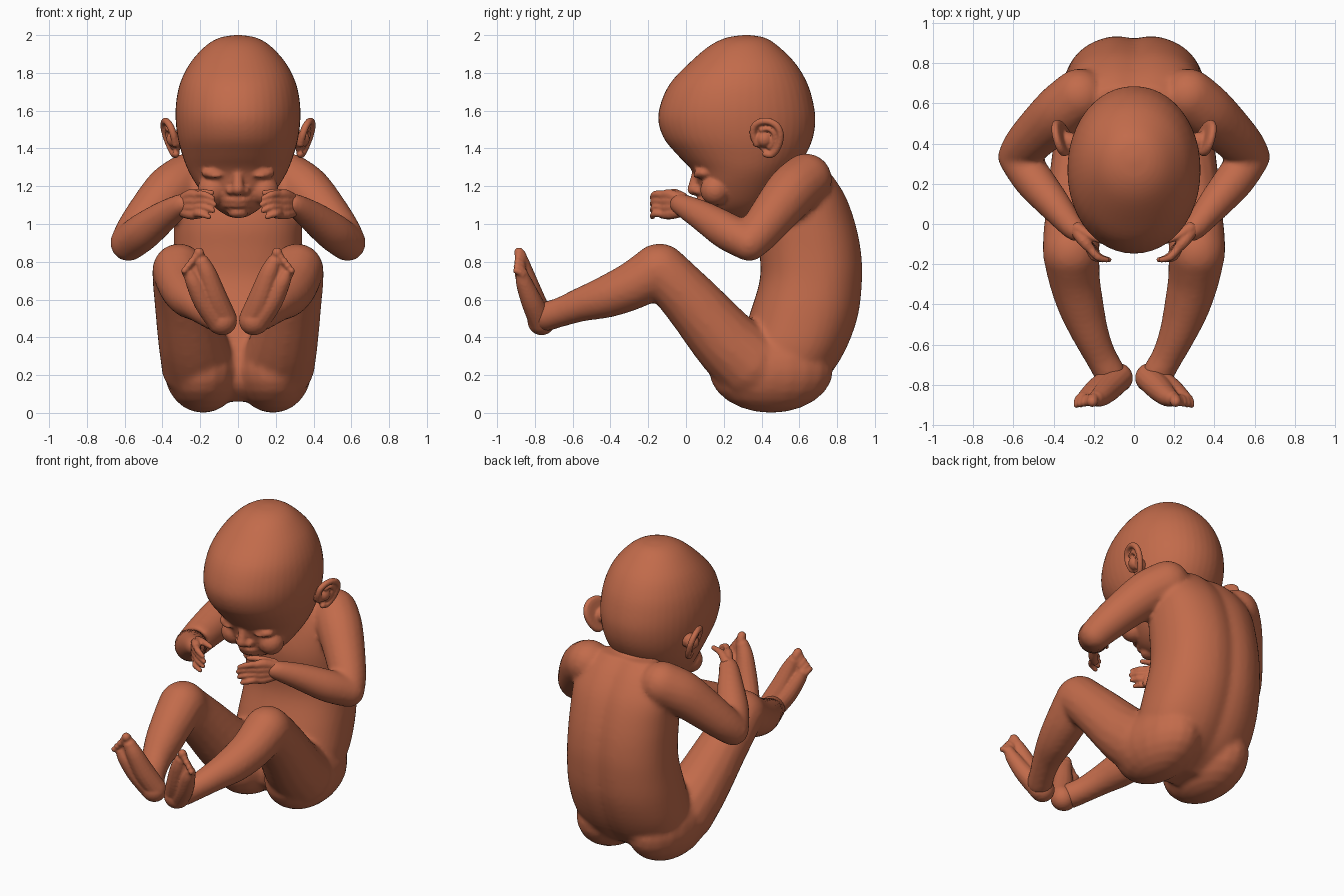
import bpy, bmesh, math
from mathutils import Vector, Matrix

skin = bpy.data.materials.new("warm terracotta")
skin.diffuse_color = (0.54, 0.147, 0.07, 1)


def spline(rows, steps):
    """Catmull-Rom resampling of rows of numbers."""
    out = []
    for i in range(len(rows) - 1):
        p0, p1 = rows[max(i - 1, 0)], rows[i]
        p2, p3 = rows[i + 1], rows[min(i + 2, len(rows) - 1)]
        for k in range(steps):
            t = k / steps
            out.append([0.5 * (2 * b + (c - a) * t + (2 * a - 5 * b + 4 * c - d) * t * t
                        + (3 * b - a - 3 * c + d) * t ** 3) for a, b, c, d in zip(p0, p1, p2, p3)])
    return out + [list(rows[-1])]


def skin_rings(bm, rings):
    """Closed loft through rings of points."""
    loops = [[bm.verts.new(p) for p in r] for r in rings]
    n = len(loops[0])
    for a, b in zip(loops, loops[1:]):
        for i in range(n):
            bm.faces.new((a[i], a[(i + 1) % n], b[(i + 1) % n], b[i]))
    bm.faces.new(loops[0][::-1])
    bm.faces.new(loops[-1])


def ball(bm, c, r, rot=None):
    r = r if isinstance(r, tuple) else (r, r, r)
    m = Matrix.Translation(c) @ (rot or Matrix()) @ Matrix.Diagonal((*r, 1))
    bmesh.ops.create_uvsphere(bm, u_segments=20, v_segments=12, radius=1, matrix=m)


def limb(bm, pts, steps=4, n=16):
    """Round tube through (x, y, z, radius) points with rounded ends."""
    rows = spline(pts, steps)
    rings = []
    for i, r in enumerate(rows):
        d = Vector(rows[min(i + 1, len(rows) - 1)][:3]) - Vector(rows[max(i - 1, 0)][:3])
        u = d.cross(Vector((0.9, 0.1, 0.3))).normalized()
        v = d.cross(u).normalized()
        c = Vector(r[:3])
        rings.append([c + r[3] * (u * math.cos(a) + v * math.sin(a))
                      for a in (2 * math.pi * k / n for k in range(n))])
    skin_rings(bm, rings)
    for r in (rows[0], rows[-1]):
        ball(bm, r[:3], r[3] * 0.99)


def slices(bm, rows, steps=4, n=48, power=2.0, furrow=0.0):
    """Horizontal loft through (z, front y, back y, half width) slices."""
    rings = []
    for z, yf, yb, w in spline(rows, steps):
        ring = []
        for k in range(n):
            a = 2 * math.pi * k / n
            ca, sa = math.cos(a), math.sin(a)
            x = w * math.copysign(abs(ca) ** (2 / power), ca)
            y = (yf + yb) / 2 + (yb - yf) / 2 * math.copysign(abs(sa) ** (2 / power), sa)
            if sa > 0:
                y -= furrow * math.exp(-(x / 0.06) ** 2)
            ring.append((x, y, z))
        rings.append(ring)
    skin_rings(bm, rings)


def finish(name, bm, voxel=None, smooth=4):
    bmesh.ops.recalc_face_normals(bm, faces=bm.faces)
    for f in bm.faces:
        f.smooth = True
    me = bpy.data.meshes.new(name)
    bm.to_mesh(me)
    bm.free()
    me.materials.append(skin)
    ob = bpy.data.objects.new(name, me)
    bpy.context.collection.objects.link(ob)
    if voxel:
        r = ob.modifiers.new("blend", 'REMESH')
        r.mode, r.voxel_size, r.use_smooth_shade = 'VOXEL', voxel, True
        s = ob.modifiers.new("soften", 'SMOOTH')
        s.factor, s.iterations = 0.5, smooth
    return ob


def side(s, pts):
    return [(s * p[0], *p[1:]) for p in pts]


# Torso, arms and legs blended into one skin
bm = bmesh.new()
slices(bm, [(0.06, 0.36, 0.56, 0.2), (0.15, 0.27, 0.72, 0.31), (0.3, 0.27, 0.835, 0.36),
            (0.5, 0.33, 0.915, 0.36), (0.7, 0.39, 0.94, 0.345), (0.85, 0.39, 0.935, 0.34),
            (1.0, 0.38, 0.905, 0.34), (1.15, 0.41, 0.85, 0.335), (1.27, 0.46, 0.77, 0.29),
            (1.35, 0.52, 0.69, 0.18)], power=2.35, furrow=0.02)
limb(bm, [(0, 0.58, 1.18, 0.17), (0, 0.42, 1.32, 0.17)])
for s in (-1, 1):
    ball(bm, (s * 0.185, 0.45, 0.225), (0.205, 0.33, 0.225))
    limb(bm, side(s, [(0.21, 0.34, 0.26, 0.20), (0.245, 0.21, 0.38, 0.18),
                      (0.285, 0.05, 0.565, 0.157), (0.31, -0.07, 0.695, 0.143),
                      (0.312, -0.135, 0.755, 0.143)]))
    limb(bm, side(s, [(0.312, -0.145, 0.755, 0.143), (0.295, -0.28, 0.675, 0.128),
                      (0.26, -0.42, 0.615, 0.113), (0.215, -0.55, 0.575, 0.092),
                      (0.165, -0.66, 0.535, 0.079), (0.12, -0.74, 0.51, 0.079)]))
    limb(bm, side(s, [(0.27, 0.635, 1.235, 0.14), (0.36, 0.56, 1.17, 0.14),
                      (0.46, 0.47, 1.06, 0.125), (0.54, 0.39, 0.96, 0.11),
                      (0.58, 0.335, 0.90, 0.098)]))
    limb(bm, side(s, [(0.58, 0.335, 0.90, 0.098), (0.5, 0.22, 0.96, 0.1),
                      (0.4, 0.10, 1.035, 0.084), (0.32, 0.0, 1.09, 0.065),
                      (0.29, -0.03, 1.105, 0.058)]))
finish("body", bm, 0.016, 6)

# Head with brow, cheeks, nose, closed eyes and lips
bm = bmesh.new()
slices(bm, [(2.0, 0.30, 0.34, 0.02), (1.985, 0.21, 0.42, 0.10), (1.94, 0.12, 0.49, 0.175),
            (1.85, 0.015, 0.58, 0.255), (1.75, -0.08, 0.64, 0.305), (1.65, -0.13, 0.672, 0.327),
            (1.55, -0.147, 0.685, 0.33), (1.45, -0.115, 0.67, 0.318), (1.36, -0.04, 0.63, 0.293),
            (1.28, 0.035, 0.57, 0.262), (1.2, 0.065, 0.51, 0.215), (1.12, 0.09, 0.45, 0.155),
            (1.07, 0.125, 0.40, 0.10), (1.035, 0.2, 0.33, 0.04)], power=2.05)
limb(bm, [(0, 0.055, 1.29, 0.02), (0, 0.045, 1.22, 0.028), (0, 0.04, 1.185, 0.034)], 3, 12)
for s in (-1, 1):
    ball(bm, (s * 0.036, 0.065, 1.175), (0.027, 0.03, 0.022))
    ball(bm, (s * 0.125, 0.098, 1.27), (0.07, 0.055, 0.033))
    ball(bm, (s * 0.135, 0.155, 1.18), (0.08, 0.08, 0.08))
    # Eyelid crease
    limb(bm, side(s, [(0.07, 0.065, 1.262, 0.006), (0.125, 0.043, 1.25, 0.009),
                      (0.19, 0.095, 1.265, 0.006)]), 4, 8)
for z, r, y in ((1.128, 0.014, 0.075), (1.1, 0.015, 0.09)):
    limb(bm, [(-0.075, y + 0.04, z - 0.005, 0.007), (-0.03, y, z, r),
              (0.03, y, z, r), (0.075, y + 0.04, z - 0.005, 0.007)], 4, 10)
ball(bm, (0, 0.145, 1.06), (0.055, 0.05, 0.03))
finish("head", bm, 0.011, 3)

for s, label in ((-1, "right"), (1, "left")):
    # Ear: rolled rim, inner fold and shallow bowl
    bm = bmesh.new()

    def ear_point(a, k):
        z = 1.455 + 0.09 * k * math.sin(a)
        y = 0.43 + (0.07 + 0.02 * math.sin(a)) * k * math.cos(a) - 0.12 * (z - 1.455)
        x = 0.358 + 0.32 * (z - 1.455) + 0.28 * (y - 0.43)
        return s * x, y, z
    limb(bm, [(*ear_point(math.radians(d), 1), 0.019) for d in range(-110, 201, 31)], 3, 10)
    limb(bm, [(*ear_point(math.radians(d), 0.55), 0.013) for d in range(-80, 121, 40)], 3, 8)
    skin_rings(bm, [[Vector(ear_point(2 * math.pi * k / 24, 1)) + Vector((s * dx, 0, 0))
                     for k in range(24)] for dx in (-0.022, -0.006)])
    limb(bm, side(s, [(0.29, 0.40, 1.45, 0.05), (0.335, 0.415, 1.45, 0.045)]), 3, 12)
    finish(label + "_ear", bm, 0.007, 2)

    # Hand: flat palm, four curled fingers and thumb
    bm = bmesh.new()
    for k in range(4):
        z = 1.155 - 0.034 * k
        tip = 1.145 - 0.033 * k
        limb(bm, side(s, [(0.295, -0.02, 1.125 - 0.018 * k, 0.034), (0.25, -0.085, z, 0.03),
                          (0.215 - 0.004 * k, -0.125, z - 0.002, 0.023)]), 3, 10)
        reach = (0.01, 0, 0.008, 0.03)[k]
        limb(bm, side(s, [(0.225, -0.115, z, 0.021), (0.17 + reach, -0.165, z + 0.002, 0.019),
                          (0.125 + reach, -0.178, tip - 0.008, 0.014)]), 3, 10)
    limb(bm, side(s, [(0.28, -0.02, 1.14, 0.03), (0.215, -0.06, 1.165, 0.022),
                      (0.14, -0.09, 1.165, 0.015)]), 3, 10)
    finish(label + "_hand", bm, 0.007, 2)

    # Foot: heel, tapering sole and five toes
    bm = bmesh.new()
    ball(bm, (s * 0.082, -0.765, 0.488), (0.077, 0.075, 0.077))
    for off, thick in ((-0.028, 0.052), (0.028, 0.045)):
        limb(bm, side(s, [(0.085 + off * 0.5, -0.765, 0.49 - off * 0.3, 0.066),
                          (0.15 + off, -0.815, 0.60 - off * 0.5, thick + 0.012),
                          (0.197 + off * 1.2, -0.855, 0.71 - off * 0.9, thick),
                          (0.222 + off * 1.2, -0.868, 0.765 - off * 1.1, thick - 0.012)]), 4, 14)
    for k in range(5):
        t = k / 4
        r = 0.028 if k == 0 else 0.021 - 0.003 * t
        limb(bm, side(s, [(0.19 + 0.065 * t, -0.865, 0.78 - 0.085 * t, r),
                          (0.202 + 0.075 * t, -0.868, 0.825 - 0.09 * t, r),
                          (0.207 + 0.077 * t, -0.883 - 0.015 * t, 0.848 - 0.095 * t, r)]), 3, 10)
    finish(label + "_foot", bm, 0.008, 2)
